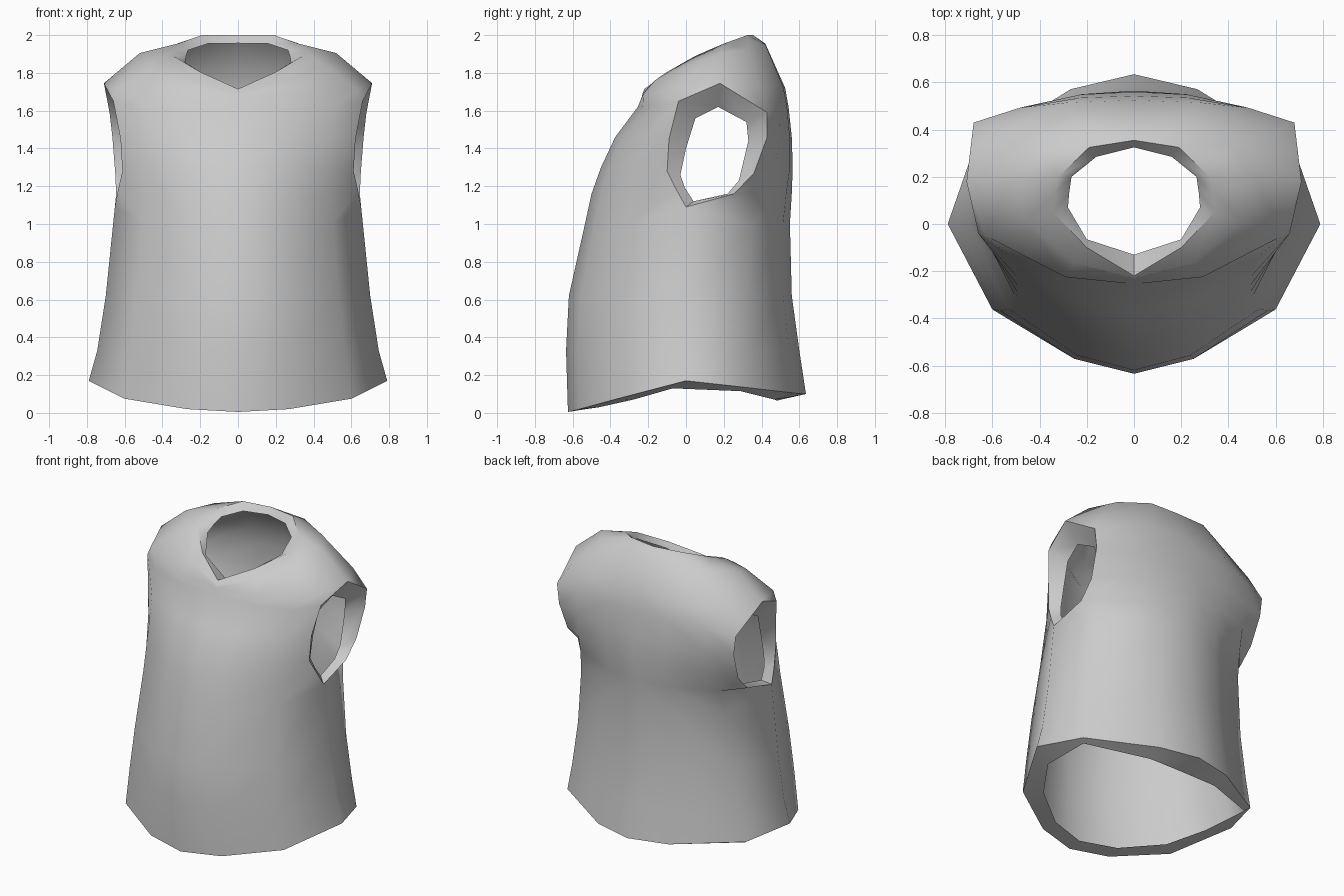
import bpy
import bmesh

cube = bpy.data.objects.get("Cube")
if cube:
    bpy.data.objects.remove(cube, do_unlink=True)

# Cloth colour
cloth = bpy.data.materials.new("grey_cloth")
cloth.use_nodes = True
GREY = (0.6, 0.6, 0.6, 1)
cloth.diffuse_color = GREY
cloth.node_tree.nodes["Principled BSDF"].inputs["Base Color"].default_value = GREY

# Half cross-section, front centre to back centre, as fractions of width and depth
SECTION = [(0, -1), (.34, -.9), (.76, -.58), (1, 0), (.86, .5), (.34, .9), (0, 1)]
SIDE = 3
BACK_CORNER = 4
HEM_Z = [.005, .02, .075, .17, .135, .105, .1]
HEM_INNER = [(0, -.53, .02), (.25, -.46, .03), (.5, -.28, .07), (.64, -.07, .13),
             (.655, .29, .115), (.26, .47, .07), (0, .48, .065)]

# Torso rings: height, half width, front depth, back depth, squareness of the back
RINGS = [
    (0, .79, .625, .635, 0),
    (.33, .745, .635, .6, .1),
    (.62, .7, .62, .56, .2),
    (1.0, .66, .535, .55, .35),
    (1.16, .65, .5, .56, .5),
    (1.3, .65, .45, .565, .75),
    (1.46, .66, .375, .56, .82),
    (1.62, .68, .255, .543, .86),
]

# Armhole edges, from the underarm up to the shoulder
UNDERARM = (.652, .0, 1.09)
ARM_FRONT = [(.635, -.05, 1.18), (.612, -.1, 1.28), (.622, -.09, 1.45), (.66, -.04, 1.65)]
ARM_BACK = [(.645, .255, 1.16), (.65, .36, 1.27), (.665, .43, 1.46), (.68, .43, 1.59)]
UNDERARM_INNER = (.6, .04, 1.12)
ARM_FRONT_INNER = [(.59, -.005, 1.19), (.57, -.03, 1.26), (.57, 0, 1.4), (.58, .05, 1.56)]
ARM_BACK_INNER = [(.58, .22, 1.16), (.58, .28, 1.23), (.58, .33, 1.44), (.59, .32, 1.54)]
ARM_TOP_INNER = (.6, .17, 1.62)

# Shoulder yoke, shoulder crest and neckline
YOKE = [(0, -.235, 1.67), (.29, -.225, 1.69), (.63, -.05, 1.71), (.71, .18, 1.745),
        (.6, .39, 1.73), (.28, .515, 1.725), (0, .525, 1.72)]
CREST = [(0, -.23, 1.69), (.25, -.165, 1.76), (.46, .01, 1.84), (.52, .18, 1.905),
         (.41, .33, 1.925), (.21, .42, 1.95), (0, .42, 1.955)]
NECK = [(0, -.22, 1.715), (.2, -.1, 1.805), (.343, .05, 1.89), (.335, .13, 1.925),
        (.32, .2, 1.955), (.19, .325, 2), (0, .355, 2)]
NECK_INNER = [(0, -.13, 1.69), (.2, -.065, 1.775), (.28, .07, 1.855), (.275, .13, 1.89),
              (.265, .2, 1.92), (.16, .285, 1.955), (0, .325, 1.957)]


def ring_points(index):
    """Scale the section to one torso ring, squaring off the back."""
    z, width, front, back, square = RINGS[index]
    points = []
    for column, (u, v) in enumerate(SECTION):
        y = v * front if v < 0 else v ** (1 - square) * back if v else 0
        if column == BACK_CORNER:
            u -= .2 * square * square
        points.append((u * width, y, HEM_Z[column] if index == 0 else z))
    return points


# Body: every row has a front part and a back part that meet at the side
bm = bmesh.new()
rows = []
for i in range(len(RINGS)):
    points = ring_points(i)
    if i == 3:
        points[SIDE] = UNDERARM
    if i > 3:
        points[SIDE] = ARM_FRONT[i - 4]
    verts = [bm.verts.new(p) for p in points]
    back_edge = bm.verts.new(ARM_BACK[i - 4]) if i > 3 else verts[SIDE]
    rows.append((verts[:SIDE + 1], [back_edge] + verts[SIDE + 1:]))
for points in (YOKE, CREST, NECK):
    verts = [bm.verts.new(p) for p in points]
    rows.append((verts[:SIDE + 1], verts[SIDE:]))

for lower, upper in zip(rows, rows[1:]):
    for low, high in zip(lower, upper):
        for c in range(SIDE):
            bm.faces.new((low[c], low[c + 1], high[c + 1], high[c]))

# Rims: the hem, neckline and armhole edges fold inward
hem = rows[0][0] + rows[0][1][1:]
neck = rows[-1][0] + rows[-1][1][1:]
arm_rows = rows[4:8]
arm = ([rows[3][0][SIDE]] + [row[0][SIDE] for row in arm_rows] + [rows[8][0][SIDE]]
       + [row[1][0] for row in reversed(arm_rows)])
arm_inner = [UNDERARM_INNER] + ARM_FRONT_INNER + [ARM_TOP_INNER] + ARM_BACK_INNER[::-1]


def fold_rim(loop, inner_points, closed=False):
    """Join an edge loop to its inner loop."""
    inner = [bm.verts.new(p) for p in inner_points]
    pairs = list(zip(loop, inner))
    if closed:
        pairs.append(pairs[0])
    for (a, a_in), (b, b_in) in zip(pairs, pairs[1:]):
        bm.faces.new((a, b, b_in, a_in))


fold_rim(hem[::-1], HEM_INNER[::-1])
fold_rim(neck, NECK_INNER)
fold_rim(arm, arm_inner, closed=True)

mesh = bpy.data.meshes.new("sleeveless_vest")
bm.to_mesh(mesh)
bm.free()
mesh.materials.append(cloth)
vest = bpy.data.objects.new("sleeveless_vest", mesh)
bpy.context.collection.objects.link(vest)
bpy.ops.object.select_all(action="DESELECT")
vest.select_set(True)
bpy.context.view_layer.objects.active = vest

# Mirror the half to the other side
vest.modifiers.new("mirror", "MIRROR")
bpy.ops.object.modifier_apply(modifier="mirror")

# Smooth cloth with crisp rims
bpy.ops.object.shade_smooth_by_angle(angle=1.05)
